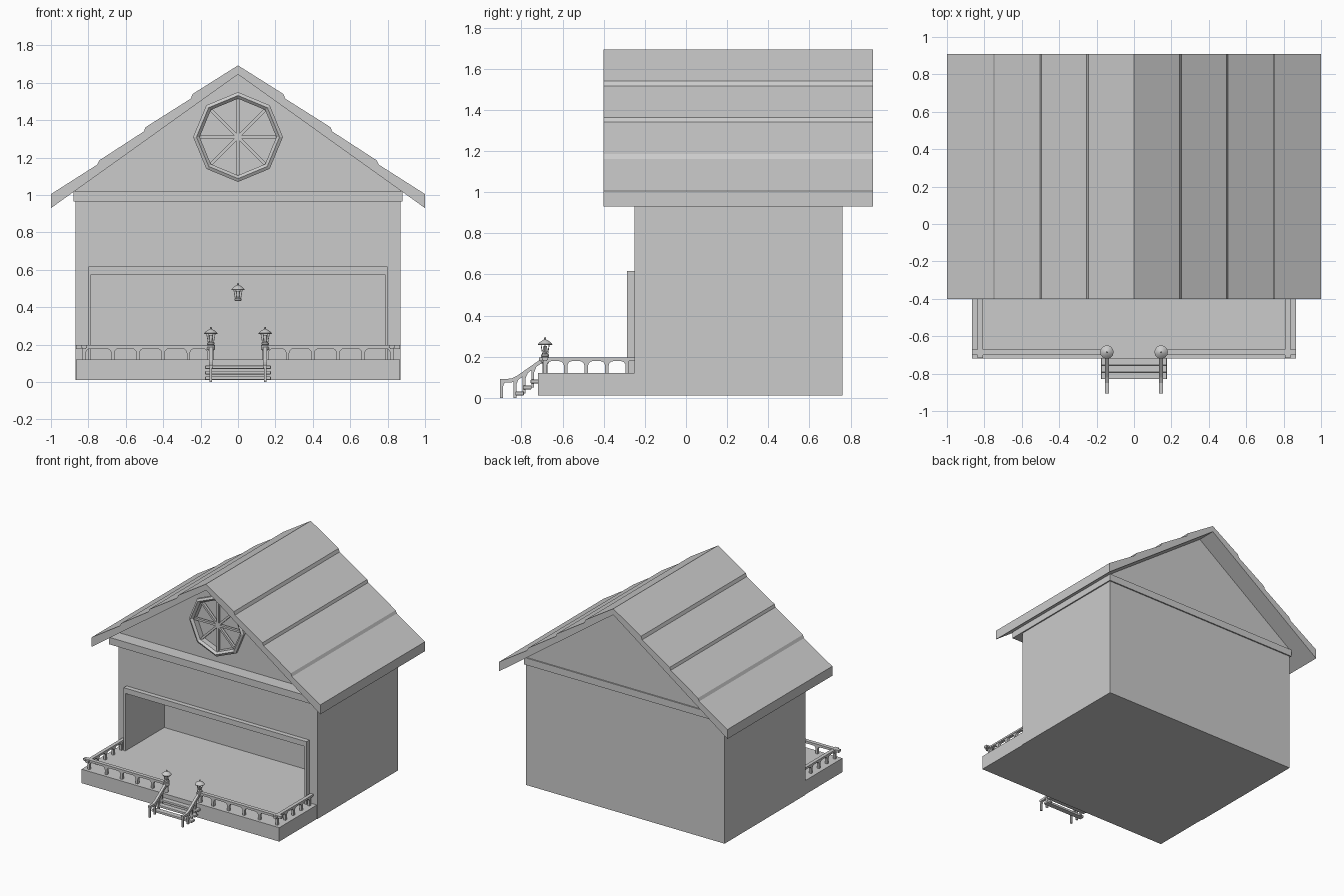
import bpy, bmesh, math
from mathutils import Vector, Matrix

if "Cube" in bpy.data.objects:
    bpy.data.objects.remove(bpy.data.objects["Cube"])


def finish(name, bm, smooth=False):
    bmesh.ops.recalc_face_normals(bm, faces=bm.faces)
    me = bpy.data.meshes.new(name)
    bm.to_mesh(me)
    bm.free()
    ob = bpy.data.objects.new(name, me)
    bpy.context.collection.objects.link(ob)
    if smooth:
        bpy.ops.object.select_all(action='DESELECT')
        ob.select_set(True)
        bpy.context.view_layer.objects.active = ob
        bpy.ops.object.shade_smooth_by_angle(angle=math.radians(35))
    return ob


def prism(name, pts, axis, a, b):
    """Extrude a (u, z) outline along x or y from a to b."""
    bm = bmesh.new()
    place = (lambda p: (a, p[0], p[1])) if axis == 'x' else (lambda p: (p[0], a, p[1]))
    face = bm.faces.new([bm.verts.new(place(p)) for p in pts])
    out = bmesh.ops.extrude_face_region(bm, geom=[face])
    d = Vector((b - a, 0, 0)) if axis == 'x' else Vector((0, b - a, 0))
    for v in out['geom']:
        if isinstance(v, bmesh.types.BMVert):
            v.co += d
    return finish(name, bm)


def box(name, x0, x1, y0, y1, z0, z1):
    return prism(name, [(x0, z0), (x1, z0), (x1, z1), (x0, z1)], 'y', y0, y1)


def lathe(name, prof, loc, seg=14, closed=False, rot=None, smooth=True):
    """Revolve an (r, z) profile about z."""
    bm = bmesh.new()
    rings = [[bm.verts.new((r * math.cos(2 * math.pi * i / seg), r * math.sin(2 * math.pi * i / seg), z))
              for i in range(seg)] for r, z in prof]
    pairs = list(zip(rings, rings[1:])) + ([(rings[-1], rings[0])] if closed else [])
    for lo, hi in pairs:
        for i in range(seg):
            j = (i + 1) % seg
            bm.faces.new((lo[i], lo[j], hi[j], hi[i]))
    if not closed:
        bm.faces.new(rings[0])
        bm.faces.new(rings[-1])
    if rot:
        bm.transform(rot)
    bm.transform(Matrix.Translation(loc))
    return finish(name, bm, smooth)


def rod(name, p, q, r):
    p, q = Vector(p), Vector(q)
    turn = (q - p).to_track_quat('Z', 'Y').to_matrix().to_4x4()
    return lathe(name, [(r, 0), (r, (q - p).length)], p, 6, rot=turn)


def cut(ob, cutter):
    m = ob.modifiers.new('cut', 'BOOLEAN')
    m.operation, m.solver, m.object = 'DIFFERENCE', 'EXACT', cutter
    bpy.context.view_layer.objects.active = ob
    bpy.ops.object.modifier_apply(modifier=m.name)
    bpy.data.objects.remove(cutter)


FACE_FRONT = Matrix.Rotation(math.radians(90), 4, 'X')

# House walls with the room opening and the window recess
walls = prism('house_walls', [(-.87, .01), (.87, .01), (.87, 1.03), (0, 1.655), (-.87, 1.03)], 'y', -.25, .76)
cut(walls, box('room_cutter', -.785, .785, -.35, .2, .12, .575))
cut(walls, lathe('window_cutter', [(.207, -.03), (.207, .1)], (0, -.25, 1.31), 8, rot=FACE_FRONT, smooth=False))

# Roof with stepped boards
half = [(.243, 1.54), (.253, 1.515), (.495, 1.362), (.503, 1.34), (.742, 1.185), (.753, 1.162), (1, 1.005), (1, .93)]
prism('roof', [(0, 1.693)] + half + [(0, 1.645)] + [(-x, z) for x, z in reversed(half)], 'y', -.4, .91)

# Beam around the top of the walls, deep at the front
box('eave_beam', -.88, .88, -.355, .77, .965, 1.02)

# Octagonal window
lathe('window_ring', [(.205, -.03), (.205, .015), (.222, .03), (.24, .02), (.24, -.01)],
      (0, -.25, 1.31), 8, True, FACE_FRONT, False)
for k in range(4):
    t = k * math.pi / 4
    d = Vector((math.cos(t), 0, math.sin(t)))
    n = Vector((-d.z, 0, d.x)) * .008
    c = Vector((0, 0, 1.31))
    prism('window_bar', [((c + s * d * .207 + w * n).x, (c + s * d * .207 + w * n).z)
                         for s, w in ((-1, -1), (1, -1), (1, 1), (-1, 1))], 'y', -.255, -.235 + k * .0005)

# Porch floor and opening frame
box('porch', -.865, .865, -.72, -.25, .01, .12)
prism('opening_frame', [(-.8, .12), (-.8, .617), (.8, .617), (.8, .12), (.785, .12), (.785, .575),
                        (-.785, .575), (-.785, .12)], 'y', -.287, -.25)


def railing(name, posts, start, end, axis, a, b, w=.009, r=.022):
    """Top rail with posts that flare into arches."""
    pts = [(start, .195), (start, .178)]
    for i, p in enumerate(posts):
        for side in (-1, 1):
            arc = []
            if (side < 0 and i == 0) or (side > 0 and i == len(posts) - 1):
                arc = [(p + side * w, .178), (p + side * w, .12)]
            else:
                for k in range(5):
                    t = k / 4 * math.pi / 2
                    arc.append((p + side * (w + r - r * math.sin(t)), .178 - r * (1 - math.cos(t))))
                arc.append((p + side * w, .12))
            pts += arc if side < 0 else arc[::-1]
    pts += [(end, .178), (end, .195)]
    prism(name, pts, axis, a, b)


def lamp(x, y, z):
    lathe('lamp_base', [(.012, 0), (.02, .004), (.02, .012), (.012, .018)], (x, y, z))
    lathe('lamp_bulb', [(.007, .015), (.012, .032), (.009, .055)], (x, y, z))
    lathe('lamp_cap', [(.034, .06), (.036, .064), (.026, .074), (.014, .082), (.005, .086), (.005, .094), (.002, .098)],
          (x, y, z))
    for k in range(6):
        t = k * math.pi / 3
        c, s = math.cos(t), math.sin(t)
        rod('lamp_bar', (x + .014 * c, y + .014 * s, z + .012), (x + .023 * c, y + .023 * s, z + .063), .002)


for s in (-1, 1):
    # Porch railings
    front = [.155, .265, .4, .535, .67, .822]
    if s < 0:
        front = [-p for p in reversed(front)]
    lo, hi = sorted((s * .135, s * .865))
    railing('front_railing', front, lo, hi, 'y', -.695, -.675)
    railing('side_railing', [-.685, -.585, -.485, -.385, -.285], -.715, -.25, 'x', s * .822 - .01, s * .822 + .01)
    box('front_handrail', lo, hi, -.7, -.67, .184, .199)
    box('side_handrail', s * .822 - .014, s * .822 + .014, -.716, -.25, .183, .197)

    # Newel post and its lamp
    x = s * .145
    lathe('newel_post', [(.013, .12), (.013, .165), (.022, .175), (.022, .196), (.015, .2)], (x, -.685, 0))
    lamp(x, -.685, .197)

    # Stair handrail and balusters with flared tops
    prism('stair_handrail', [(-.685, .195), (-.71, .185), (-.82, .108), (-.85, .093), (-.905, .091), (-.905, .074),
                             (-.85, .074), (-.815, .088), (-.71, .163), (-.685, .172)], 'x', x - .01, x + .01)
    for y, z0, z1 in ((-.897, 0, .08), (-.832, 0, .09), (-.787, .02, .12), (-.745, .05, .15)):
        prism('stair_baluster', [(y - .007, z0), (y + .007, z0), (y + .007, z1 - .025), (y + .017, z1 - .002),
                                 (y, z1), (y - .007, z1 - .004)], 'x', x - .007, x + .007)

# Stair treads
for i in range(3):
    y, z = -.83 + i * .037, .012 + i * .029
    tread = box('stair_tread', -.176, .176, y, y + .042, z, z + .018)
    bev = tread.modifiers.new('round', 'BEVEL')
    bev.width, bev.segments = .004, 2

# Room lamp on the back wall
lamp(0, .155, .432)
rod('lamp_bracket', (0, .155, .438), (0, .205, .438), .006)
